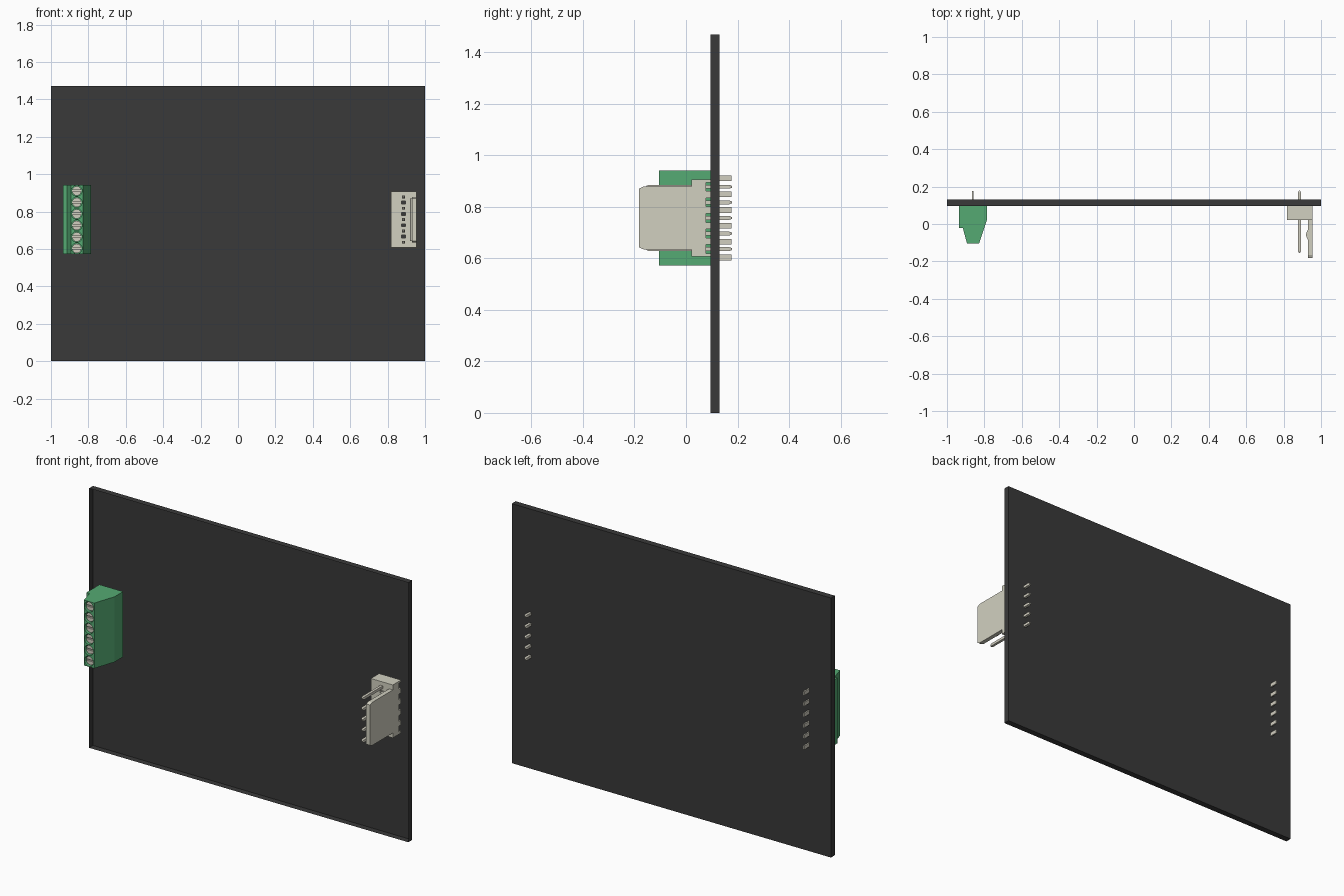
import bpy
import bmesh
import math
from mathutils import Matrix, Vector

if "Cube" in bpy.data.objects:
    bpy.data.objects.remove(bpy.data.objects["Cube"])


def material(name, rgb):
    m = bpy.data.materials.new(name)
    m.use_nodes = True
    m.diffuse_color = (*rgb, 1)
    m.node_tree.nodes["Principled BSDF"].inputs["Base Color"].default_value = (*rgb, 1)
    return m


BLACK = material("board charcoal", (0.041, 0.041, 0.041))
GREEN = material("terminal green", (0.09, 0.4, 0.17))
CREAM = material("connector cream", (0.64, 0.63, 0.53))
METAL = material("pin metal", (0.64, 0.62, 0.53))


def finish(name, bm, mat):
    bmesh.ops.recalc_face_normals(bm, faces=bm.faces)
    me = bpy.data.meshes.new(name)
    bm.to_mesh(me)
    bm.free()
    me.materials.append(mat)
    ob = bpy.data.objects.new(name, me)
    bpy.context.collection.objects.link(ob)
    return ob


def add_box(bm, lo, hi, taper=None):
    """Box between two corners; taper adds narrowed tips at both y ends."""
    lo, hi = Vector(lo), Vector(hi)
    mid, size = (lo + hi) / 2, hi - lo
    verts = bmesh.ops.create_cube(bm, size=1)["verts"]
    for v in verts:
        v.co = Vector([mid[i] + v.co[i] * size[i] for i in range(3)])
    if taper:
        ends = [f for f in {f for v in verts for f in v.link_faces}
                if max(v.co.y for v in f.verts) - min(v.co.y for v in f.verts) < 1e-5]
        for f in ends:
            side = 1 if f.calc_center_median().y > mid.y else -1
            new = bmesh.ops.extrude_discrete_faces(bm, faces=[f])["faces"][0]
            for v in new.verts:
                v.co = Vector((mid.x + (v.co.x - mid.x) * 0.5,
                               v.co.y + side * taper,
                               mid.z + (v.co.z - mid.z) * 0.5))


def add_disc(bm, x, y0, y1, z, r):
    turn = Matrix.Translation((x, (y0 + y1) / 2, z)) @ Matrix.Rotation(math.pi / 2, 4, "X")
    bmesh.ops.create_cone(bm, cap_ends=True, segments=20, radius1=r, radius2=r,
                          depth=abs(y1 - y0), matrix=turn)


def prism(name, points, axis, lo, hi, mat):
    """Extrude a 2D outline along x or z."""
    bm = bmesh.new()
    place = (lambda p: (lo, *p)) if axis == "x" else (lambda p: (*p, lo))
    face = bm.faces.new([bm.verts.new(place(p)) for p in points])
    new = bmesh.ops.extrude_face_region(bm, geom=[face])["geom"]
    step = Vector((hi - lo, 0, 0)) if axis == "x" else Vector((0, 0, hi - lo))
    bmesh.ops.translate(bm, vec=step, verts=[g for g in new if isinstance(g, bmesh.types.BMVert)])
    return finish(name, bm, mat)


def cut(ob, bm):
    """Subtract the cutter mesh and discard it."""
    tool = finish("cutter", bm, ob.data.materials[0])
    tool.hide_render = True
    mod = ob.modifiers.new("cut", "BOOLEAN")
    mod.operation, mod.solver, mod.object = "DIFFERENCE", "EXACT", tool
    bpy.context.view_layer.objects.active = ob
    bpy.ops.object.modifier_apply(modifier=mod.name)
    bpy.data.objects.remove(tool)


# Circuit board: a shallow shell, open towards the connectors
BACK, FACE = 0.131, 0.096
bm = bmesh.new()
add_box(bm, (-1, FACE, 0), (1, BACK, 1.47))
bm.faces.ensure_lookup_table()
bmesh.ops.recalc_face_normals(bm, faces=bm.faces)
front = min(bm.faces, key=lambda f: f.calc_center_median().y)
bmesh.ops.delete(bm, geom=[front], context="FACES_ONLY")
finish("circuit_board", bm, BLACK)

# Screw terminal housing with round screw wells
outline = [(-0.935, FACE), (-0.935, -0.022), (-0.915, -0.022), (-0.893, -0.104),
           (-0.828, -0.104), (-0.787, 0.02), (-0.787, FACE)]
terminal = prism("terminal_housing", outline, "z", 0.572, 0.942, GREEN)
screw_x = -0.862
screw_z = [0.757 + (i - 2.5) * 0.0615 for i in range(6)]
bm = bmesh.new()
for z in screw_z:
    add_disc(bm, screw_x, -0.12, -0.074, z, 0.0285)
cut(terminal, bm)

# Slotted screws
bm, slots = bmesh.new(), bmesh.new()
for z in screw_z:
    add_disc(bm, screw_x, -0.092, -0.064, z, 0.025)
    add_box(slots, (screw_x - 0.03, -0.11, z - 0.004), (screw_x + 0.03, -0.082, z + 0.004))
screws = finish("terminal_screws", bm, METAL)
cut(screws, slots)

# Flat terminal pins through the board
bm = bmesh.new()
for z in screw_z:
    add_box(bm, (screw_x - 0.004, 0.09, z - 0.011), (screw_x + 0.004, 0.177, z + 0.011))
finish("terminal_pins", bm, METAL)

# Header base with side notches and holes between the pins
bm = bmesh.new()
add_box(bm, (0.817, 0.022, 0.607), (0.955, FACE, 0.907))
base = finish("header_base", bm, CREAM)
pin_x = 0.885
pin_z = [0.757 + (i - 2) * 0.0605 for i in range(5)]
bm = bmesh.new()
for z in pin_z:
    add_box(bm, (0.80, 0.078, z - 0.017), (0.97, 0.12, z + 0.017))
cut(base, bm)
bm = bmesh.new()
for z in pin_z[:-1]:
    add_box(bm, (pin_x - 0.011, 0, z + 0.0225), (pin_x + 0.011, 0.12, z + 0.038))
cut(base, bm)

# Header locking wall with chamfered corners
wall = [(0.03, 0.635), (-0.165, 0.635), (-0.182, 0.643),
        (-0.182, 0.871), (-0.165, 0.879), (0.03, 0.879)]
prism("header_wall", wall, "x", 0.931, 0.955, CREAM)

# Rounded locking ridge on the inner side of the wall
arc = [(0.934 - 0.014 * math.sin(math.pi * i / 8), -0.025 - 0.065 * i / 8) for i in range(9)]
prism("header_ridge", arc, "z", 0.643, 0.871, CREAM)

# Square header pins with tapered tips
bm = bmesh.new()
for z in pin_z:
    add_box(bm, (pin_x - 0.0075, -0.144, z - 0.0075), (pin_x + 0.0075, 0.168, z + 0.0075), 0.01)
finish("header_pins", bm, METAL)
